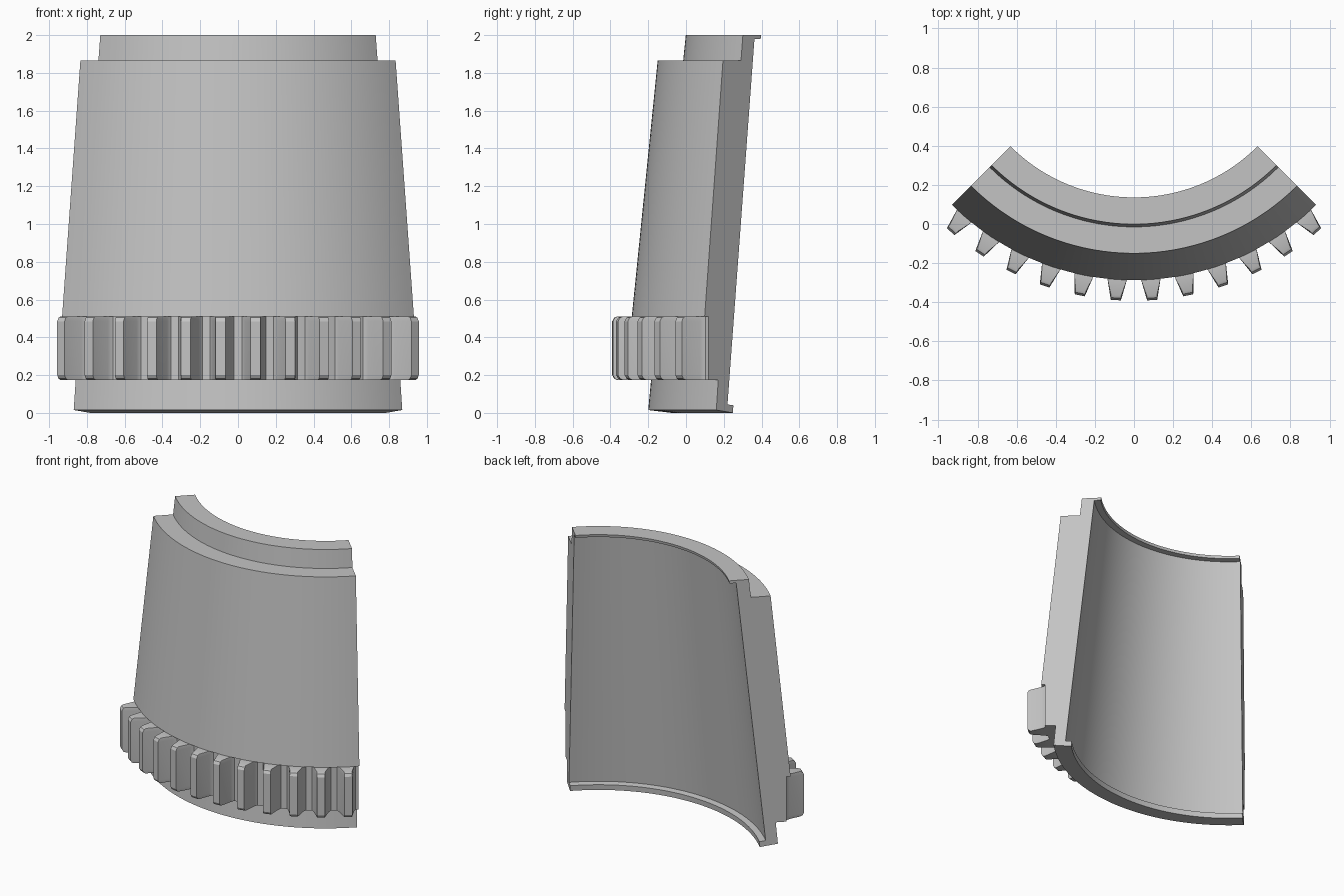
import bpy, bmesh, math

cube = bpy.data.objects.get("Cube")
if cube:
    bpy.data.objects.remove(cube, do_unlink=True)

AXIS_Y = 1.03            # centre line of the ring sector
HALF = math.radians(45)  # half of the sector's sweep
STEPS = 48
TEETH = 12
PITCH = 2 * HALF / TEETH

grey = bpy.data.materials.new("plain grey")
grey.use_nodes = True
colour = (0.55, 0.55, 0.55, 1)
grey.diffuse_color = colour
grey.node_tree.nodes["Principled BSDF"].inputs["Base Color"].default_value = colour


def polar(r, a, z, side=0.0):
    """Point at radius r and angle a from the front, shifted sideways."""
    return (r * math.sin(a) + side * math.cos(a),
            AXIS_Y - r * math.cos(a) + side * math.sin(a), z)


def finish(bm, name):
    bmesh.ops.recalc_face_normals(bm, faces=bm.faces)
    mesh = bpy.data.meshes.new(name)
    bm.to_mesh(mesh)
    bm.free()
    mesh.materials.append(grey)
    obj = bpy.data.objects.new(name, mesh)
    bpy.context.collection.objects.link(obj)
    bpy.ops.object.select_all(action='DESELECT')
    obj.select_set(True)
    bpy.context.view_layer.objects.active = obj
    bpy.ops.object.shade_smooth_by_angle(angle=math.radians(25))
    return obj


def loft(bm, rings):
    """Skin closed rings and cap both ends."""
    loops = [[bm.verts.new(p) for p in ring] for ring in rings]
    for a, b in zip(loops, loops[1:]):
        for i in range(len(a)):
            j = (i + 1) % len(a)
            bm.faces.new((a[i], a[j], b[j], b[i]))
    bm.faces.new(loops[0])
    bm.faces.new(loops[-1])


# Tapered shell: section as (radius, height), swept round the axis
section = [
    (1.105, 0.0), (1.23, 0.015), (1.215, 0.175),      # foot
    (1.29, 0.175), (1.29, 0.51), (1.317, 0.51),       # gear root band
    (1.18, 1.865), (1.045, 1.865), (1.031, 2.0),      # wall and neck
    (0.894, 2.0), (0.898, 1.98), (0.944, 1.98),       # upper inner lip
    (1.146, 0.045), (1.102, 0.04),                    # lower inner lip
]
bm = bmesh.new()
loft(bm, [[polar(r, -HALF + 2 * HALF * s / STEPS, z) for r, z in section]
          for s in range(STEPS + 1)])
finish(bm, "tapered_shell_segment")

# Gear teeth: flared flanks, tips eased at the upper and lower ends
levels = [(0.175, 1.397), (0.181, 1.411), (0.2, 1.422),
          (0.485, 1.422), (0.504, 1.411), (0.51, 1.397)]
flank = [(0.07, 1.28), (0.059, 1.295), (0.05, 1.315)]
bm = bmesh.new()
for t in range(TEETH):
    angle = -HALF + PITCH * (t + 0.5)
    rings = []
    for z, tip in levels:
        half = flank + [(0.026, tip)]
        outline = half + [(-w, r) for w, r in reversed(half)]
        rings.append([polar(r, angle, z, w) for w, r in outline])
    loft(bm, rings)
finish(bm, "gear_teeth")
